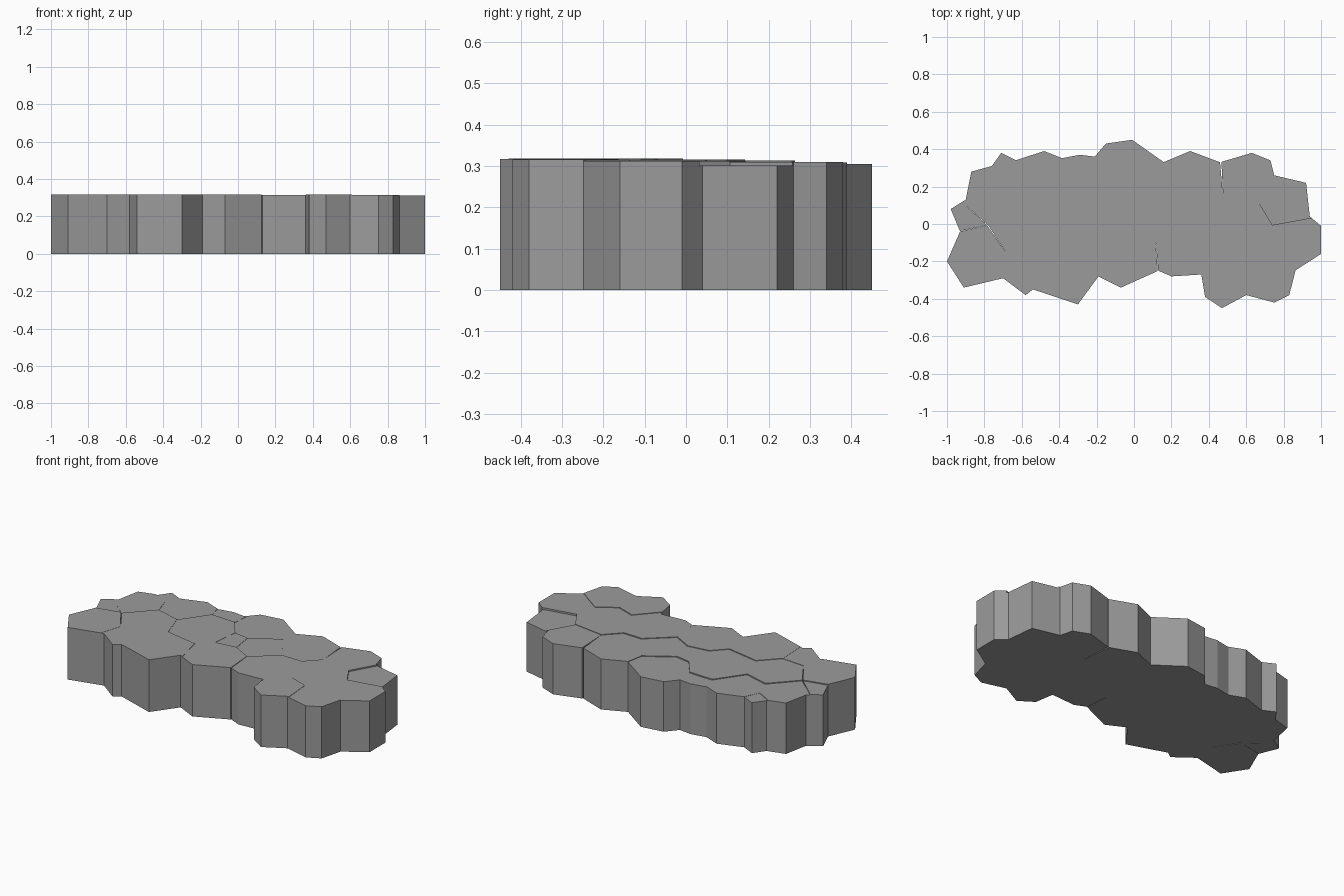
import bpy
import bmesh
from mathutils import Vector

default_cube = bpy.data.objects.get("Cube")
if default_cube:
    bpy.data.objects.remove(default_cube, do_unlink=True)

# One plain grey for every stone column
grey = bpy.data.materials.new("stone_grey")
grey.use_nodes = True
grey.diffuse_color = (0.33, 0.33, 0.33, 1)
shader = next(n for n in grey.node_tree.nodes if n.type == "BSDF_PRINCIPLED")
shader.inputs["Base Color"].default_value = grey.diffuse_color

# Outer footprint of the whole cluster, clockwise from the back
OUTLINE = [
    (-.01, .45), (.16, .33), (.30, .39), (.46, .33), (.63, .38),
    (.73, .34), (.75, .26), (.92, .22), (.94, .04), (1, -.01),
    (1, -.16), (.86, -.25), (.83, -.38), (.75, -.42), (.60, -.38),
    (.47, -.45), (.38, -.39), (.36, -.27), (.20, -.28), (.13, -.25),
    (-.07, -.34), (-.19, -.28), (-.30, -.43), (-.54, -.35), (-.58, -.38),
    (-.70, -.29), (-.91, -.34), (-1, -.20), (-.93, -.04), (-.98, .08),
    (-.90, .13), (-.87, .28), (-.76, .31), (-.71, .38), (-.63, .34),
    (-.48, .39), (-.38, .35), (-.29, .37), (-.21, .36), (-.15, .43),
]

# Column centres: x, y, radius, height
COLUMNS = [
    (-.03, .29, .17, .305), (.31, .225, .16, .308), (.61, .24, .135, .309),
    (.82, .12, .135, .301), (.86, -.10, .14, .312), (.73, -.28, .13, .315),
    (.47, -.30, .135, .317), (.57, -.03, .16, .312), (.30, -.145, .18, .314),
    (.10, .085, .14, .310), (-.07, .06, .095, .312), (-.04, -.17, .16, .316),
    (-.30, .085, .19, .313), (-.365, -.245, .18, .318), (-.60, -.015, .175, .315),
    (-.855, -.18, .185, .318), (-.62, -.255, .12, .317), (-.525, .245, .165, .308),
    (-.29, .305, .085, .306), (-.785, .16, .165, .310), (-.695, .32, .105, .307),
    (-.90, .035, .12, .313),
]


def clip(points, normal, limit):
    """Keep the part of a polygon where point . normal <= limit."""
    kept = []
    for a, b in zip(points, points[1:] + points[:1]):
        da, db = a.dot(normal) - limit, b.dot(normal) - limit
        if da <= 0:
            kept.append(a)
        if da * db < 0:
            kept.append(a.lerp(b, da / (da - db)))
    return kept


def column_footprint(column):
    """Cut the outline by the walls shared with all other columns."""
    centre, radius = Vector(column[:2]), column[2]
    points = [Vector(p) for p in OUTLINE]
    for other in COLUMNS:
        if other is column:
            continue
        far, far_radius = Vector(other[:2]), other[2]
        limit = (far.length_squared - far_radius ** 2
                 - centre.length_squared + radius ** 2) / 2
        points = clip(points, far - centre, limit)
    # Merge corners that nearly coincide
    return [p for i, p in enumerate(points) if (p - points[i - 1]).length > 0.008]


def build_column(name, footprint, height):
    """Extrude a footprint into a straight flat-topped column."""
    bm = bmesh.new()
    base = bm.faces.new([bm.verts.new((p.x, p.y, 0)) for p in footprint])
    top = bmesh.ops.extrude_face_region(bm, geom=[base], use_keep_orig=True)
    raised = [v for v in top["geom"] if isinstance(v, bmesh.types.BMVert)]
    bmesh.ops.translate(bm, verts=raised, vec=(0, 0, height))
    bmesh.ops.recalc_face_normals(bm, faces=bm.faces)
    mesh = bpy.data.meshes.new(name)
    bm.to_mesh(mesh)
    bm.free()
    mesh.materials.append(grey)
    bpy.context.collection.objects.link(bpy.data.objects.new(name, mesh))


for number, column in enumerate(COLUMNS, start=1):
    footprint = column_footprint(column)
    if len(footprint) > 2:
        build_column(f"stone_column_{number}", footprint, column[3])
